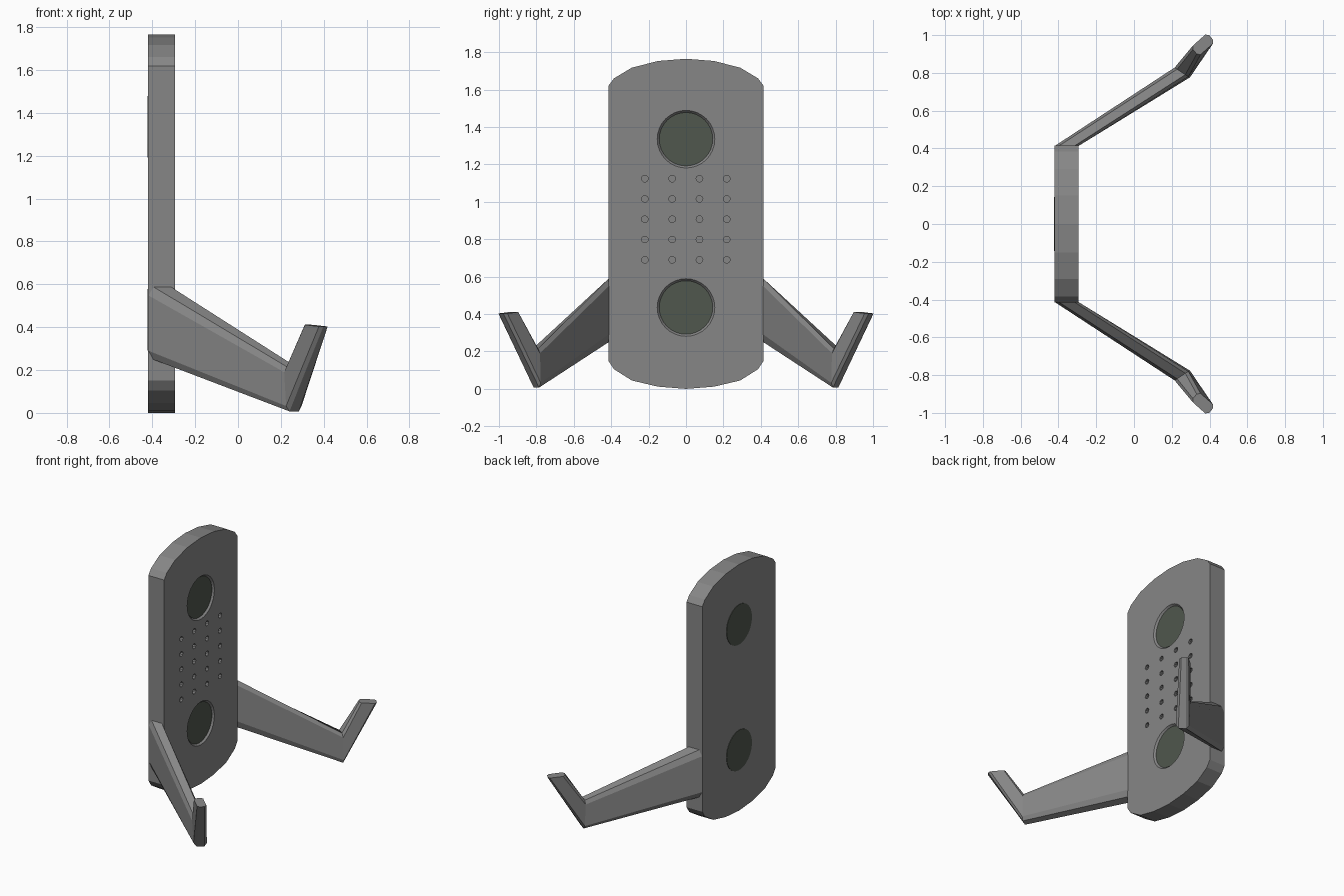
import bpy, bmesh, math
from mathutils import Vector, Matrix

if "Cube" in bpy.data.objects:
    bpy.data.objects.remove(bpy.data.objects["Cube"])

BACK, FRONT = -0.42, -0.295
DISC_Z = (0.435, 1.335)


def make_material(name, color):
    mat = bpy.data.materials.new(name)
    mat.diffuse_color = (*color, 1)
    mat.use_nodes = True
    mat.node_tree.nodes["Principled BSDF"].inputs["Base Color"].default_value = mat.diffuse_color
    return mat


def make_object(name, bm, mat=None):
    bmesh.ops.recalc_face_normals(bm, faces=bm.faces)
    mesh = bpy.data.meshes.new(name)
    bm.to_mesh(mesh)
    bm.free()
    obj = bpy.data.objects.new(name, mesh)
    bpy.context.collection.objects.link(obj)
    if mat:
        mesh.materials.append(mat)
    return obj


def add_cylinder(bm, x0, x1, y, z, r0, r1, sides):
    """Cylinder or cone along x, radius r0 at x0 and r1 at x1."""
    m = Matrix.Translation(((x0 + x1) / 2, y, z)) @ Matrix.Rotation(math.pi / 2, 4, 'Y')
    bmesh.ops.create_cone(bm, cap_ends=True, segments=sides, radius1=r0,
                          radius2=r1, depth=x1 - x0, matrix=m)


grey = make_material("mid_grey", (0.24, 0.24, 0.24))
dark = make_material("dark_green_grey", (0.08, 0.095, 0.075))

# wall plate: symmetrical rounded outline, extruded along x
top = [(0.415, 1.62), (0.385, 1.66), (0.29, 1.717), (0.15, 1.753)]
bottom = [(0.15, 0.012), (0.29, 0.045), (0.385, 0.105), (0.415, 0.15)]
right = bottom + top
outline = [(0, 0)] + right + [(0, 1.765)] + [(-y, z) for y, z in reversed(right)]
bm = bmesh.new()
face = bm.faces.new([bm.verts.new((BACK, y, z)) for y, z in outline])
ext = bmesh.ops.extrude_face_region(bm, geom=[face], use_keep_orig=True)
bmesh.ops.translate(bm, vec=(FRONT - BACK, 0, 0),
                    verts=[v for v in ext['geom'] if isinstance(v, bmesh.types.BMVert)])
plate = make_object("wall_plate", bm, grey)

# chamfered disc pockets and a grid of small dimples, cut into the front
depth = 0.014
bm = bmesh.new()
for z in DISC_Z:
    add_cylinder(bm, FRONT - depth, FRONT + depth, 0, z, 0.143, 0.165, 32)
for row in range(5):
    for col in range(4):
        add_cylinder(bm, FRONT - 0.02, FRONT + 0.02, -0.22 + col * 0.146,
                     0.69 + row * 0.1085, 0.018, 0.018, 10)
cutter = make_object("pocket_cutter", bm, grey)
cutter.hide_render = True
mod = plate.modifiers.new("pockets", 'BOOLEAN')
mod.operation, mod.solver, mod.object = 'DIFFERENCE', 'EXACT', cutter
bpy.context.view_layer.objects.active = plate
bpy.ops.object.modifier_apply(modifier=mod.name)
bpy.data.objects.remove(cutter)

# dark screw-cover discs, showing on both faces
for label, z in zip(("lower", "upper"), DISC_Z):
    bm = bmesh.new()
    add_cylinder(bm, BACK - 0.003, FRONT - depth + 0.002, 0, z, 0.143, 0.143, 32)
    make_object(label + "_disc", bm, dark)

# hook arms: chamfered bar lofted from plate to elbow to tip, mirrored in y
# each section: inner edge centre, outer edge centre, half width, edge narrowing
sections = [
    ((-0.357, 0.413, 0.59), (-0.357, 0.413, 0.25), (0.063, 0, 0), 0.65),
    ((0.25, 0.805, 0.215), (0.262, 0.80, 0.007), (0.036, -0.024, 0), 0.6),
    ((0.322, 0.912, 0.412), (0.408, 0.988, 0.402), (0.02, -0.024, 0), 0.5),
]
bm = bmesh.new()
rings = []
for inner, outer, half, narrow in sections:
    a, b, w = Vector(inner), Vector(outer), Vector(half)
    shape = [(0, -narrow), (0, narrow), (0.12, 1), (0.88, 1),
             (1, narrow), (1, -narrow), (0.88, -1), (0.12, -1)]
    rings.append([bm.verts.new(a.lerp(b, t) + w * s) for t, s in shape])
for r0, r1 in zip(rings, rings[1:]):
    for i in range(8):
        j = (i + 1) % 8
        bm.faces.new((r0[i], r0[j], r1[j], r1[i]))
bm.faces.new(rings[0])
bm.faces.new(rings[-1])
arms = make_object("hook_arms", bm, grey)
mirror = arms.modifiers.new("both_sides", 'MIRROR')
mirror.use_axis = (False, True, False)
